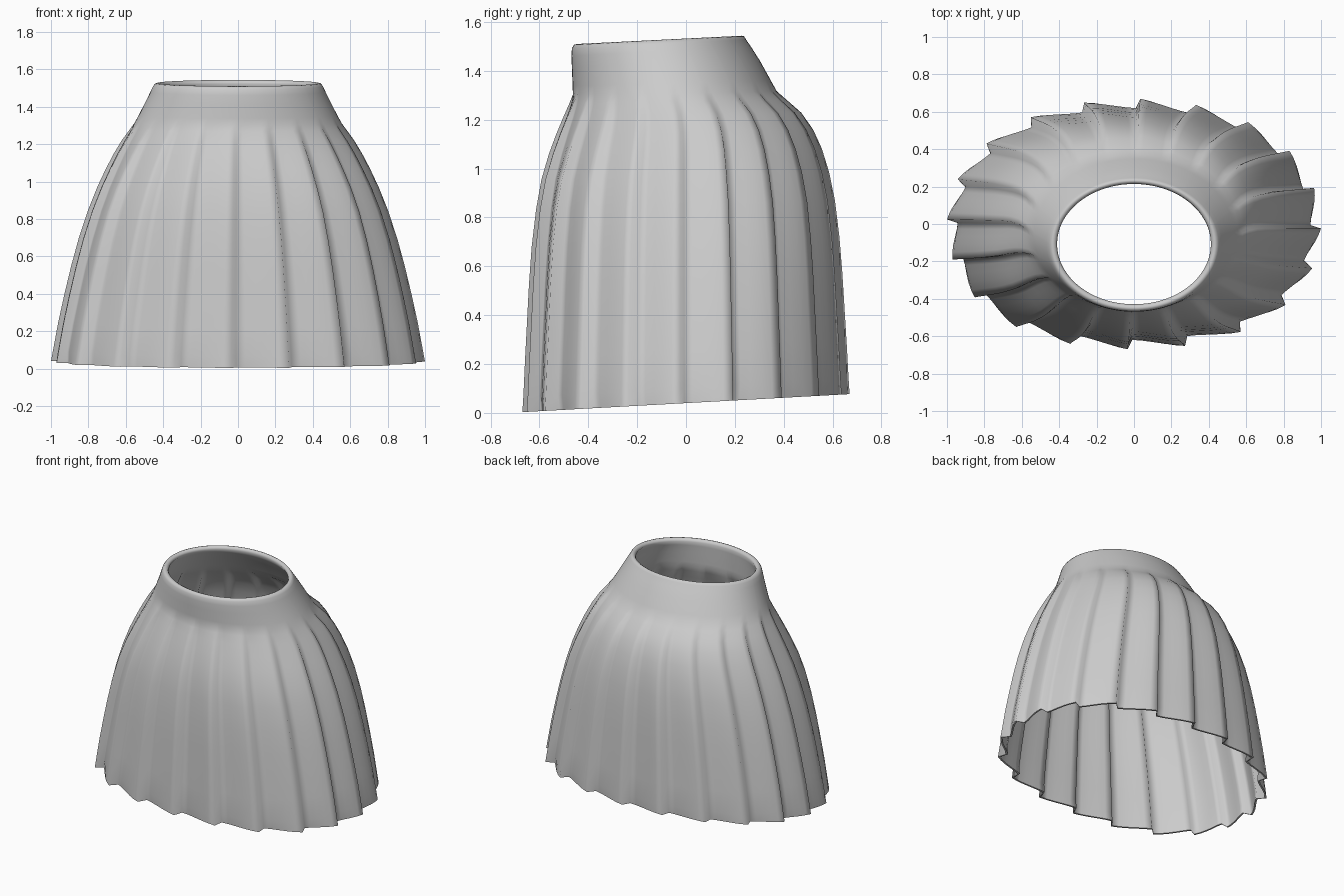
import bpy, bmesh, math

PLEATS = 20
# height at y=0, half width, front y, back y, tilt (dz/dy), pleat depth
ROWS = [
    (0.040, 1.000, -0.670, 0.670, 0.055, 0.057),
    (0.100, 0.989, -0.666, 0.666, 0.053, 0.046),
    (0.250, 0.961, -0.659, 0.658, 0.050, 0.045),
    (0.400, 0.928, -0.651, 0.649, 0.045, 0.045),
    (0.550, 0.892, -0.643, 0.640, 0.040, 0.044),
    (0.700, 0.851, -0.632, 0.628, 0.035, 0.043),
    (0.850, 0.801, -0.614, 0.610, 0.030, 0.040),
    (0.970, 0.753, -0.592, 0.586, 0.026, 0.036),
    (1.070, 0.706, -0.562, 0.556, 0.022, 0.031),
    (1.150, 0.664, -0.532, 0.520, 0.020, 0.025),
    (1.220, 0.622, -0.502, 0.472, 0.018, 0.018),
    (1.275, 0.582, -0.477, 0.412, 0.015, 0.009),
    (1.310, 0.556, -0.463, 0.372, 0.015, 0.0),
    (1.350, 0.534, -0.464, 0.348, 0.025, 0.0),
    (1.430, 0.494, -0.467, 0.302, 0.040, 0.0),
    (1.485, 0.468, -0.469, 0.266, 0.050, 0.0),
    (1.515, 0.454, -0.467, 0.246, 0.050, 0.0),
]
# Rounded waist lip
LIP = [
    (1.529, 0.443, -0.459, 0.238, 0.050, 0.0),
    (1.532, 0.431, -0.448, 0.229, 0.050, 0.0),
    (1.526, 0.418, -0.436, 0.219, 0.050, 0.0),
    (1.512, 0.411, -0.429, 0.214, 0.050, 0.0),
]


def inner(row):
    """Same row moved inwards by the cloth thickness."""
    z, rx, y0, y1, s, d = row
    t = 0.012 + 0.028 * max(0.0, (z - 1.2) / 0.3)
    return (z, rx - t, y0 + t, y1 - t, s, d)


# Angle and depth fraction around the skirt: sharp tip, valley, slow rise
STEPS = []
pitch = 360 / PLEATS
for k in range(PLEATS):
    for f, depth in ((0, 0), (0.08, 1), (0.25, 0.92), (0.45, 0.7), (0.65, 0.42), (0.83, 0.18)):
        a = math.radians(-2 + (k + f) * pitch)
        a += math.radians((1.2 if math.sin(a) > 0 else 0.6) * math.sin(2 * a))
        STEPS.append((a, depth))


def ring(bm, row):
    z, rx, y0, y1, slope, d = row
    ry, cy = (y1 - y0) / 2, (y0 + y1) / 2
    fade = max(0.0, min(1.0, (1.31 - z) / 0.4))
    verts = []
    for a, f in STEPS:
        nx, ny = math.cos(a) / rx, math.sin(a) / ry
        n = math.hypot(nx, ny)
        # Slightly squared-off oval, fuller at the front
        full = 1 + (0.018 if ny > 0 else 0.038) * fade * math.sin(2 * a) ** 2
        x = rx * full * math.cos(a) - d * f * nx / n
        y = cy + ry * full * math.sin(a) - d * f * ny / n
        verts.append(bm.verts.new((x, y, z + slope * y)))
    return verts


# Pleated skirt: outside, lip, inside, closed at the hem
bm = bmesh.new()
rings = [ring(bm, r) for r in ROWS + LIP + [inner(r) for r in reversed(ROWS[:-1])]]
n = len(STEPS)
for i, lower in enumerate(rings):
    upper = rings[(i + 1) % len(rings)]
    for j in range(n):
        k = (j + 1) % n
        face = bm.faces.new((lower[j], lower[k], upper[k], upper[j]))
        face.smooth = True
# Only the hem edges stay crisp
for ends in (rings[0], rings[-1]):
    for j in range(n):
        bm.edges.get((ends[j], ends[(j + 1) % n])).smooth = False
bmesh.ops.recalc_face_normals(bm, faces=bm.faces)
mesh = bpy.data.meshes.new("pleated_skirt")
bm.to_mesh(mesh)
bm.free()

skirt = bpy.data.objects.new("pleated_skirt", mesh)
bpy.context.collection.objects.link(skirt)
mat = bpy.data.materials.new("light grey cloth")
mat.diffuse_color = (0.6, 0.6, 0.6, 1)
mesh.materials.append(mat)
